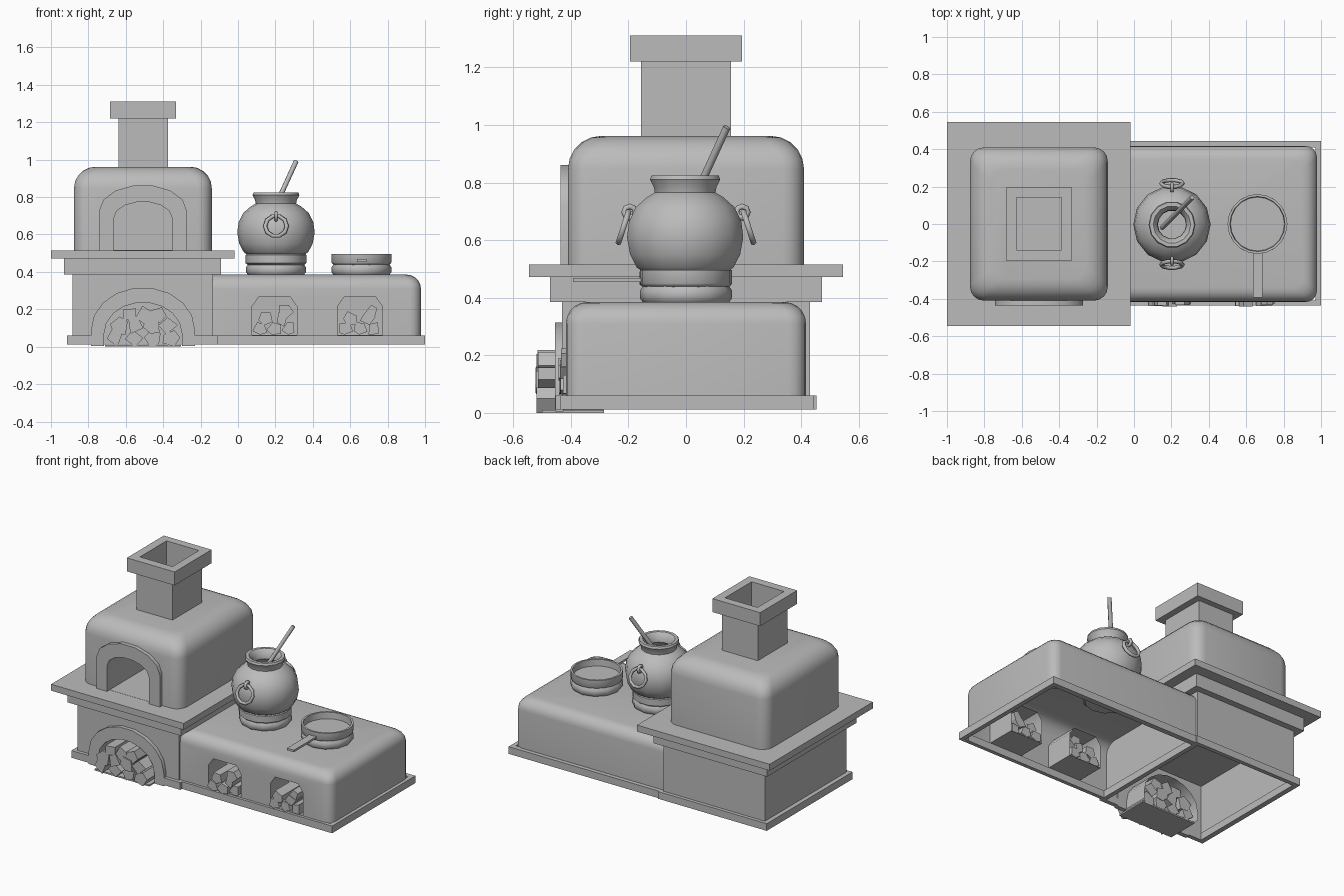
import bpy, bmesh, math, random
from mathutils import Vector

if "Cube" in bpy.data.objects:
    bpy.data.objects.remove(bpy.data.objects["Cube"])
random.seed(4)

clay = bpy.data.materials.new("grey clay")
clay.diffuse_color = (0.5, 0.5, 0.5, 1)
clay.use_nodes = True
clay.node_tree.nodes["Principled BSDF"].inputs["Base Color"].default_value = clay.diffuse_color


def finish(obj, angle=40):
    me = obj.data
    me.materials.clear()
    me.materials.append(clay)
    me.shade_smooth()
    me.set_sharp_from_angle(angle=math.radians(angle))
    return obj


def from_bmesh(name, bm):
    bmesh.ops.recalc_face_normals(bm, faces=bm.faces)
    me = bpy.data.meshes.new(name)
    bm.to_mesh(me)
    bm.free()
    obj = bpy.data.objects.new(name, me)
    bpy.context.collection.objects.link(obj)
    return finish(obj)


def loft(name, rings):
    """Closed skin through a list of equal-length rings, capped at both ends."""
    bm = bmesh.new()
    rows = [[bm.verts.new(p) for p in ring] for ring in rings]
    n = len(rows[0])
    for a, b in zip(rows, rows[1:]):
        for i in range(n):
            j = (i + 1) % n
            bm.faces.new((a[i], a[j], b[j], b[i]))
    bm.faces.new(rows[0])
    bm.faces.new(rows[-1])
    return from_bmesh(name, bm)


def rect(x0, x1, y0, y1, z):
    return [(x0, y0, z), (x1, y0, z), (x1, y1, z), (x0, y1, z)]


def box(name, x0, x1, y0, y1, z0, z1):
    return loft(name, [rect(x0, x1, y0, y1, z) for z in (z0, z1)])


def rounded_ring(x0, x1, y0, y1, z, r, n=4):
    pts = []
    for q, (cx, cy) in enumerate([(x1 - r, y1 - r), (x0 + r, y1 - r), (x0 + r, y0 + r), (x1 - r, y0 + r)]):
        for i in range(n + 1):
            a = (q + i / n) * math.pi / 2
            pts.append((cx + r * math.cos(a), cy + r * math.sin(a), z))
    return pts


def soft_box(name, x0, x1, y0, y1, z0, z1, corner, top, n=5):
    rings = [rounded_ring(x0, x1, y0, y1, z0, corner)]
    for i in range(n + 1):
        a = i / n * math.pi / 2
        d = top * (1 - math.cos(a))
        rings.append(rounded_ring(x0 + d, x1 - d, y0 + d, y1 - d, z1 - top + top * math.sin(a), corner))
    return loft(name, rings)


def lathe(name, cx, cy, profile, n):
    return loft(name, [[(cx + r * math.cos(2 * math.pi * i / n), cy + r * math.sin(2 * math.pi * i / n), z)
                        for i in range(n)] for r, z in profile])


def prism(name, outline, y0, y1):
    return loft(name, [[(x, y, z) for x, z in outline] for y in (y0, y1)])


def arch(cx, hw, z0, spring, top, n=7):
    curve = [(cx - hw * math.cos(math.pi * i / n), spring + (top - spring) * math.sin(math.pi * i / n))
             for i in range(n + 1)]
    return [(cx - hw, z0)] + curve + [(cx + hw, z0)]


def carve(obj, cutters, drop=None):
    """Cut niches, then remove the faces picked by the drop rule (open bottoms and backs)."""
    for c in cutters:
        m = obj.modifiers.new("cut", 'BOOLEAN')
        m.object, m.operation, m.solver = c, 'DIFFERENCE', 'EXACT'
    dg = bpy.context.evaluated_depsgraph_get()
    obj.data = bpy.data.meshes.new_from_object(obj.evaluated_get(dg))
    obj.modifiers.clear()
    for c in cutters:
        bpy.data.objects.remove(c)
    if drop:
        bm = bmesh.new()
        bm.from_mesh(obj.data)
        gone = [f for f in bm.faces if drop(f.normal, f.calc_center_median())]
        bmesh.ops.delete(bm, geom=gone, context='FACES')
        bm.to_mesh(obj.data)
        bm.free()
    finish(obj)


def log(name, x, z, r, y0, y1, floor):
    k, turn = random.choice((4, 5, 5)), random.random() * 6
    pts = []
    for i in range(k):
        a = turn + (i + random.uniform(-.15, .15)) * 2 * math.pi / k
        rr = r * random.uniform(.85, 1.15)
        pts.append((x + rr * math.cos(a), max(floor, z + rr * math.sin(a))))
    prism(name, pts, y0 + random.uniform(0, .02), y1 - random.uniform(0, .02))


# oven base: hollow block with arched wood hole
OX = -0.508
body = box("oven_base", -.885, -.135, -.43, .43, .012, .39)
hole = prism("hole", arch(OX, .208, -.1, .07, .237, 9), -.6, -.26)
carve(body, [hole], lambda n, c: (n.z < -.9 and c.z < .02) or (n.y < -.9 and abs(c.y + .26) < .002))
prism("wood_arch", arch(OX, .278, .005, .09, .317, 9) + arch(OX, .208, .005, .07, .237, 9)[::-1], -.455, -.425)
box("oven_corbel", -.93, -.09, -.472, .472, .385, .472)
box("oven_shelf", -1, -.02, -.545, .545, .472, .515)

# skirting bars round both bases
for name, x0, x1, y0, y1 in [
        ("left", -.914, -.88, -.453, .453), ("back", -.88, -.11, .425, .453),
        ("front_left", -.88, -.78, -.453, -.425), ("front_right", -.235, -.11, -.453, -.425),
        ("middle", -.14, -.11, -.425, .425), ("stove_front", -.11, 1, -.435, -.41),
        ("stove_back", -.11, 1, .41, .445), ("stove_right", .97, 1, -.41, .41)]:
    box("skirting_" + name, x0, x1, y0, y1, .012, .06)

# oven dome with mouth and raised arch
dome = soft_box("oven_dome", -.877, -.14, -.41, .41, .51, .962, .075, .115)
carve(dome, [prism("mouth", arch(OX, .155, .516, .69, .775), -.6, .1)])
prism("mouth_arch", arch(OX, .235, .515, .725, .865) + arch(OX, .155, .515, .69, .775)[::-1], -.435, -.4)

# chimney with open cap
loft("chimney", [rect(-.64, -.375, -.156, .156, .94), rect(-.64, -.375, -.156, .156, 1.22),
                 rect(-.685, -.332, -.195, .195, 1.22), rect(-.685, -.332, -.195, .195, 1.31),
                 rect(-.628, -.388, -.138, .142, 1.31), rect(-.628, -.388, -.138, .142, .97)])

# stove block: hollow, two wood niches
stove = soft_box("stove", -.4, .978, -.417, .417, .012, .385, .06, .075)
cutters = [box("trim", -.6, -.136, -.6, .6, -.1, .6)]
for cx in (.195, .652):
    cutters.append(prism("niche", [(cx - .12, .063), (cx - .12, .215), (cx - .085, .265),
                                   (cx + .085, .265), (cx + .12, .215), (cx + .12, .063)], -.6, -.22))
carve(stove, cutters, lambda n, c: (n.z < -.9 and c.z < .02) or n.x < -.9 and c.x < -.1
      or (n.y < -.9 and abs(c.y + .22) < .002))

# firewood
box("oven_wood_bed", -.71, -.306, -.5, -.285, 0, .01)
for z, xs in [(.045, (-.15, -.05, .05, .15)), (.112, (-.125, -.04, .045, .13)), (.17, (-.075, .005, .08))]:
    for dx in xs:
        log("oven_log", OX + dx, z, .05, -.525, -.28, 0.0)
for cx in (.195, .652):
    for z, xs in [(.095, (-.078, 0, .078)), (.15, (-.05, .04)), (.19, (.06,))]:
        for dx in xs:
            log("stove_log", cx + dx, z, .04, -.445, -.22, .064)

# burners
for cx in (.203, .66):
    lathe("burner", cx, 0, [(.14, .375), (.15, .385), (.16, .398), (.16, .425), (.148, .442)], 12)

# round pot
PX = .203
lathe("pot", PX, -.003, [(.15, .437), (.163, .447), (.163, .49), (.158, .495), (.172, .505), (.196, .55),
                         (.207, .61), (.2, .665), (.175, .715), (.135, .75), (.108, .765), (.112, .785),
                         (.125, .81), (.12, .824), (.1, .824), (.078, .8), (.075, .765), (.14, .71),
                         (.165, .62), (.12, .53)], 14)

# pot ring handles with mounts
for s, tilt in ((-1, 72), (1, 108)):
    bpy.ops.mesh.primitive_torus_add(major_segments=10, minor_segments=6, major_radius=.058, minor_radius=.011,
                                     location=(PX, s * .217, .645), rotation=(math.radians(tilt), 0, 0))
    bpy.context.object.name = "pot_handle"
    finish(bpy.context.object, 70)
    bpy.ops.mesh.primitive_torus_add(major_segments=8, minor_segments=6, major_radius=.02, minor_radius=.01,
                                     location=(PX, s * .195, .697), rotation=(0, math.pi / 2, 0))
    bpy.context.object.name = "handle_mount"
    finish(bpy.context.object, 70)

# stirring stick
a, b = Vector((.15, -.02, .64)), Vector((.311, .142, .992))
bpy.ops.mesh.primitive_cylinder_add(vertices=8, radius=.013, depth=(b - a).length, location=(a + b) / 2,
                                    rotation=(b - a).to_track_quat('Z', 'Y').to_euler())
bpy.context.object.name = "stirring_stick"
finish(bpy.context.object, 50)

# frying pan
lathe("pan", .66, 0, [(.14, .435), (.155, .442), (.16, .45), (.16, .496), (.147, .496), (.144, .453)], 20)
box("pan_handle", .637, .688, -.393, -.15, .454, .468)
